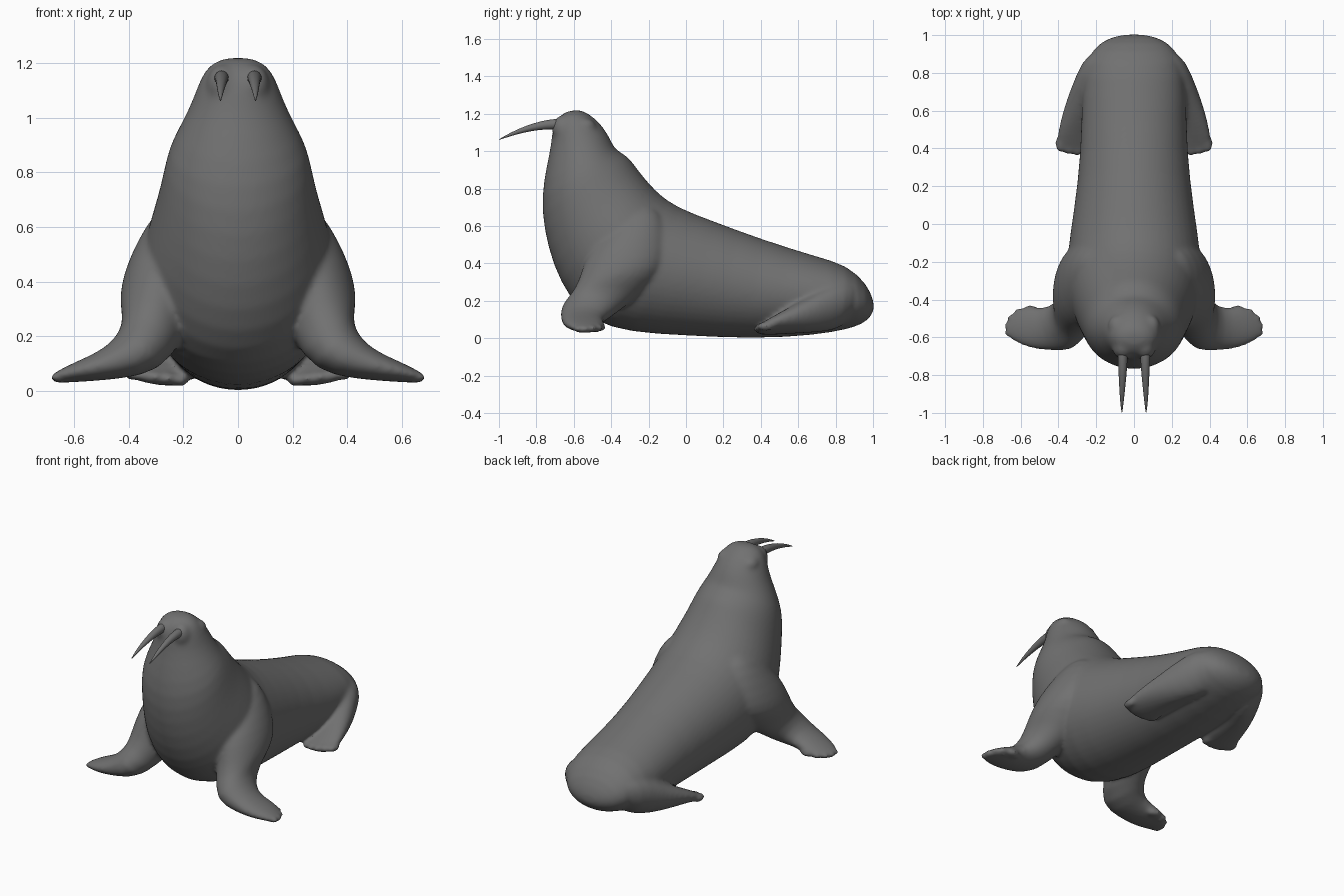
import bpy, bmesh, math
from mathutils import Vector, Matrix

if "Cube" in bpy.data.objects:
    bpy.data.objects.remove(bpy.data.objects["Cube"])

grey = bpy.data.materials.new("dark_grey")
grey.diffuse_color = (.165, .165, .165, 1)
grey.use_nodes = True
grey.node_tree.nodes["Principled BSDF"].inputs["Base Color"].default_value = grey.diffuse_color


def finish(name, bm, mirror=False, subdiv=0):
    bmesh.ops.recalc_face_normals(bm, faces=bm.faces[:])
    me = bpy.data.meshes.new(name)
    bm.to_mesh(me)
    bm.free()
    me.materials.append(grey)
    for p in me.polygons:
        p.use_smooth = True
    ob = bpy.data.objects.new(name, me)
    bpy.context.collection.objects.link(ob)
    if mirror:
        ob.modifiers.new("Mirror", "MIRROR").use_mirror_merge = False
    if subdiv:
        s = ob.modifiers.new("Subdivision", "SUBSURF")
        s.levels = s.render_levels = subdiv
    return ob


def loft(name, sections, sides, mirror=False, subdiv=1):
    """Skin elliptical rings given as (centre, half axis u, half axis v)."""
    bm = bmesh.new()
    rings = []
    for c, u, v in sections:
        c, u, v = Vector(c), Vector(u), Vector(v)
        rings.append([bm.verts.new(c + u * math.cos(a) + v * math.sin(a))
                      for a in (2 * math.pi * i / sides for i in range(sides))])
    for r, s in zip(rings, rings[1:]):
        for i in range(sides):
            j = (i + 1) % sides
            bm.faces.new((r[i], r[j], s[j], s[i]))
    for ring, sec in ((rings[0], sections[0]), (rings[-1], sections[-1])):
        tip = bm.verts.new(Vector(sec[0]))
        for i in range(sides):
            bm.faces.new((ring[i], ring[(i + 1) % sides], tip))
    return finish(name, bm, mirror, subdiv)


def blobs(name, items):
    """Mirrored ellipsoids given as (centre, radii, turn about z)."""
    bm = bmesh.new()
    for c, r, turn in items:
        m = (Matrix.Translation(c) @ Matrix.Rotation(turn, 4, 'Z')
             @ Matrix.Diagonal((*r, 1)))
        bmesh.ops.create_uvsphere(bm, u_segments=16, v_segments=10, radius=1, matrix=m)
    return finish(name, bm, True)


# Body and head: back point (y, z), belly point (y, z), half width
profile = [
    (1.003, .20, 1.003, .14, .07), (.97, .29, .97, .09, .18),
    (.86, .395, .89, .05, .26), (.70, .438, .68, .012, .28),
    (.40, .533, .35, -.006, .283), (.15, .628, .0, .012, .32),
    (-.05, .703, -.30, .027, .36), (-.15, .778, -.50, .085, .36),
    (-.22, .858, -.625, .21, .338), (-.27, .923, -.71, .38, .303),
    (-.31, .978, -.76, .57, .277), (-.37, 1.005, -.777, .75, .257),
    (-.39, 1.035, -.745, .93, .205), (-.415, 1.09, -.722, 1.03, .168),
    (-.465, 1.16, -.718, 1.11, .142), (-.53, 1.208, -.69, 1.18, .108),
    (-.57, 1.222, -.64, 1.213, .05)]
body = loft("body", [((0, (ty + by) / 2, (tz + bz) / 2), (w, 0, 0),
                      (0, (ty - by) / 2, (tz - bz) / 2))
                     for ty, tz, by, bz, w in profile], 24)

# Front flippers, shoulder to tip
parts = [body, loft("front_flipper", [
    ((.17, -.28, .66), (0, .13, .05), (.09, 0, .04)),
    ((.22, -.29, .56), (0, .19, .04), (.125, 0, .04)),
    ((.265, -.31, .45), (0, .225, 0), (.14, 0, .03)),
    ((.295, -.34, .35), (0, .225, 0), (.14, 0, .03)),
    ((.31, -.41, .25), (0, .19, 0), (.125, 0, .05)),
    ((.35, -.53, .155), (.03, .15, 0), (.065, 0, .09)),
    ((.45, -.56, .105), (0, .112, 0), (.02, 0, .062)),
    ((.55, -.548, .078), (-.01, .115, 0), (.01, 0, .044)),
    ((.63, -.53, .06), (-.02, .087, 0), (0, 0, .03)),
    ((.677, -.54, .045), (-.01, .045, 0), (0, 0, .018))], 16, True)]
parts.append(blobs("front_toes", [
    ((.645, -.57, .05), (.046, .027, .021), -.3),
    ((.65, -.54, .05), (.04, .024, .021), .1),
    ((.635, -.505, .052), (.04, .024, .022), .4),
    ((.60, -.475, .055), (.04, .026, .023), .6),
    ((.54, -.46, .06), (.05, .03, .025), .3)]))

# Hind flippers, folded forward along the sides, outer edge raised
parts.append(loft("hind_flipper", [
    ((.13, .89, .20), (.12, .02, 0), (0, .02, .12)),
    ((.195, .79, .17), (.115, 0, .02), (0, 0, .135)),
    ((.245, .65, .125), (.117, 0, .025), (-.02, 0, .095)),
    ((.28, .52, .085), (.12, 0, .025), (-.01, 0, .06)),
    ((.298, .42, .055), (.122, 0, .015), (0, 0, .035)),
    ((.30, .375, .045), (.095, 0, .01), (0, 0, .019))], 16, True))
parts.append(blobs("hind_toes", [
    ((.21 + .045 * i, .405 + .005 * (i - 2) ** 2, .04 + .006 * i),
     (.029, .048, .025), 0) for i in range(5)]))

# Muzzle pads and brows
parts.append(blobs("muzzle_pad", [((.056, -.655, 1.12), (.06, .062, .075), 0)]))
parts.append(blobs("brow", [((.095, -.535, 1.13), (.042, .055, .045), .2)]))

# Fuse skin parts into one softly blended surface
bpy.ops.object.select_all(action='DESELECT')
for ob in parts:
    ob.select_set(True)
bpy.context.view_layer.objects.active = body
bpy.ops.object.convert(target='MESH')
bpy.ops.object.join()
skin = body.modifiers.new("Remesh", "REMESH")
skin.mode, skin.voxel_size, skin.use_smooth_shade = 'VOXEL', .011, True
soft = body.modifiers.new("Smooth", "SMOOTH")
soft.factor, soft.iterations = .5, 14

# Tusks
loft("tusk", [((x, y, z), (r, 0, 0), (0, r * .15, r * 1.05)) for x, y, z, r in (
    (.06, -.64, 1.145, .030), (.06, -.71, 1.146, .027), (.06, -.78, 1.138, .023),
    (.062, -.86, 1.119, .017), (.064, -.94, 1.09, .010), (.064, -1.0, 1.062, .002))],
    12, True)
